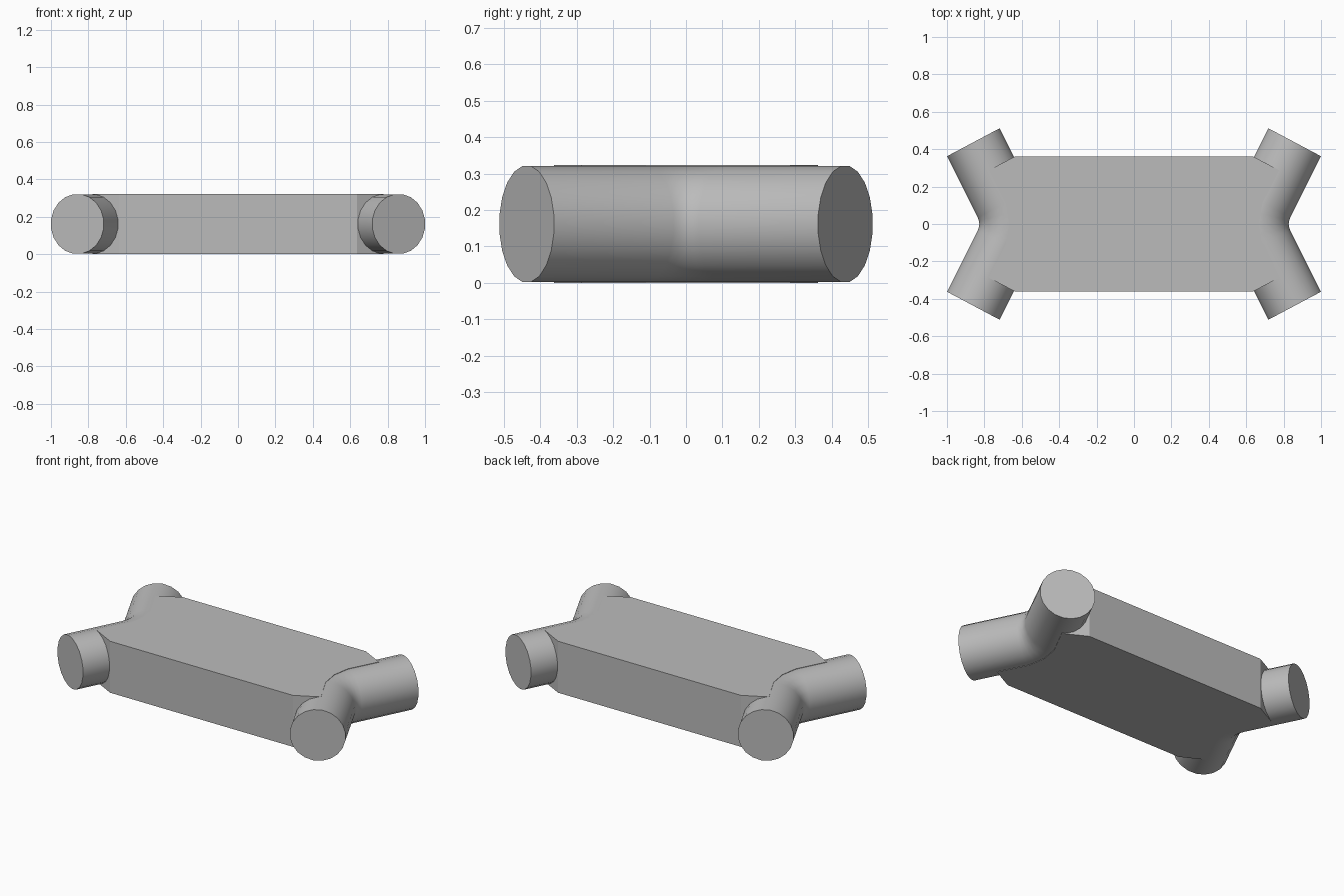
import bpy, bmesh, math
from mathutils import Vector

cube = bpy.data.objects.get("Cube")
if cube:
    bpy.data.objects.remove(cube, do_unlink=True)

grey = bpy.data.materials.new("plain grey")
grey.use_nodes = True
colour = (0.5, 0.5, 0.5, 1)
grey.diffuse_color = colour
grey.node_tree.nodes["Principled BSDF"].inputs["Base Color"].default_value = colour

HEIGHT = 0.323
MID = HEIGHT / 2
SIDES = 20
RADIUS = 0.159 / math.cos(math.pi / SIDES)
TILT = math.radians(28)


def add_object(name, bm, smooth=False):
    bmesh.ops.recalc_face_normals(bm, faces=bm.faces)
    mesh = bpy.data.meshes.new(name)
    bm.to_mesh(mesh)
    bm.free()
    mesh.materials.append(grey)
    ob = bpy.data.objects.new(name, mesh)
    bpy.context.collection.objects.link(ob)
    if smooth:
        bpy.ops.object.select_all(action='DESELECT')
        ob.select_set(True)
        bpy.context.view_layer.objects.active = ob
        bpy.ops.object.shade_smooth_by_angle(angle=math.radians(35))
    return ob


# Flat slab with corners cut square to the pipe arms
quarter = [(0.635, 0.362), (0.777, 0.287), (0.686, 0.11), (0.668, 0)]
right_half = quarter + [(x, -y) for x, y in reversed(quarter[:-1])]
outline = right_half + [(-x, -y) for x, y in right_half]
bm = bmesh.new()
base = bm.faces.new([bm.verts.new((x, y, 0)) for x, y in outline])
top = bmesh.ops.extrude_face_region(bm, geom=[base])
bmesh.ops.translate(bm, vec=(0, 0, HEIGHT),
                    verts=[v for v in top["geom"] if isinstance(v, bmesh.types.BMVert)])
add_object("centre_slab", bm)


# Bent pipe across each end, swept through a tight elbow
def bent_pipe(name, side):
    stations = [(0.859, -0.437, TILT)]
    bend_x, bend_radius = 0.90, 0.232
    for i in range(5):
        a = TILT * (1 - i / 2)
        stations.append((bend_x - bend_radius * math.cos(a),
                         -bend_radius * math.sin(a), a))
    stations.append((0.859, 0.437, -TILT))
    bm = bmesh.new()
    rings = []
    for x, y, a in stations:
        across = Vector((math.cos(a), math.sin(a), 0))
        ring = []
        for k in range(SIDES):
            t = 2 * math.pi * (k + 0.5) / SIDES
            p = Vector((x, y, MID)) + across * RADIUS * math.cos(t)
            ring.append(bm.verts.new((side * p.x, p.y, p.z + RADIUS * math.sin(t))))
        rings.append(ring)
    for r, s in zip(rings, rings[1:]):
        for k in range(SIDES):
            n = (k + 1) % SIDES
            bm.faces.new((r[k], r[n], s[n], s[k]))
    bm.faces.new(rings[0])
    bm.faces.new(rings[-1])
    add_object(name, bm, smooth=True)


for name, side in (("left_pipe", 1), ("right_pipe", -1)):
    bent_pipe(name, side)
